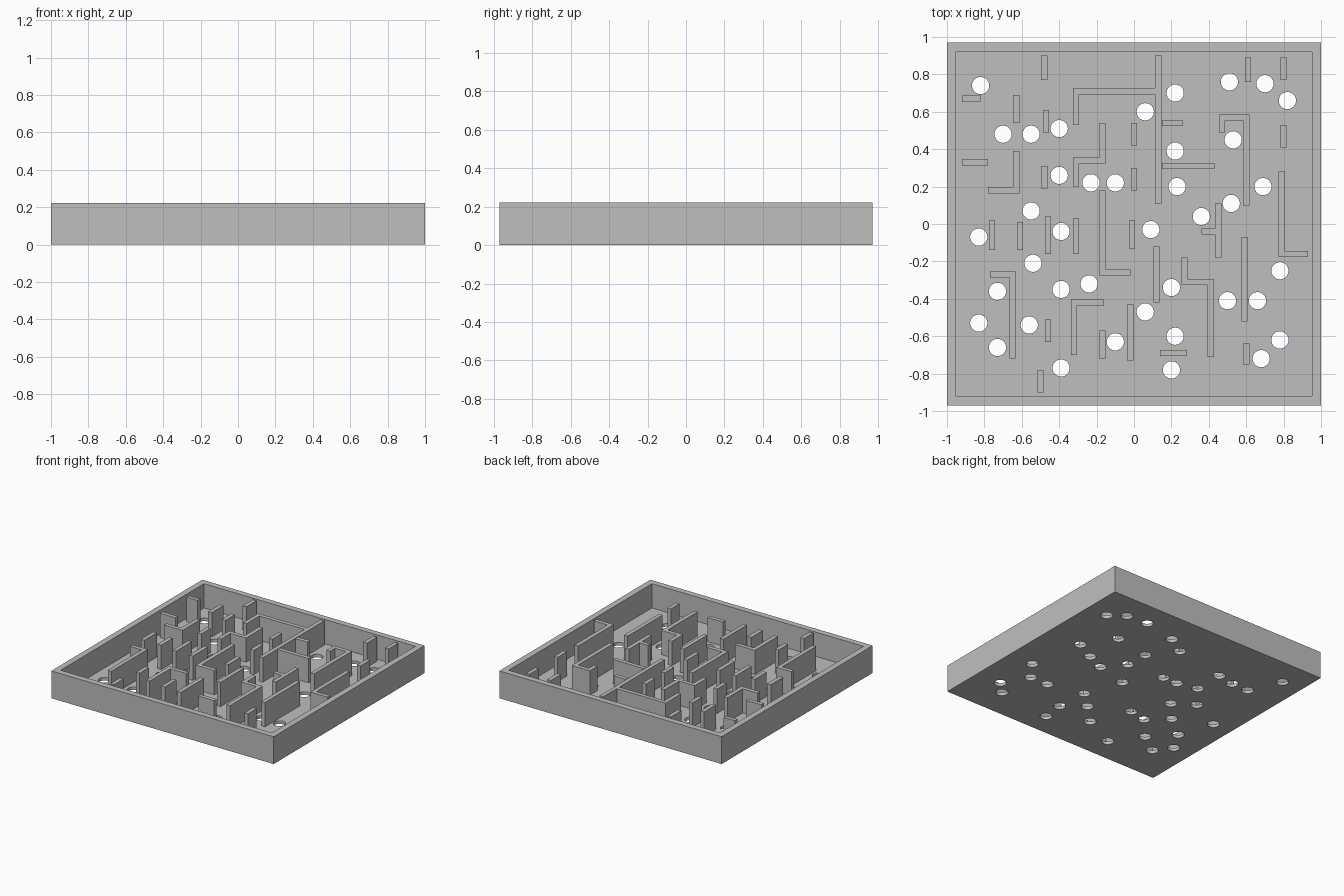
import bpy
import bmesh
from mathutils import Vector, Matrix

default_cube = bpy.data.objects.get("Cube")
if default_cube:
    bpy.data.objects.remove(default_cube, do_unlink=True)

# Main dimensions
HALF_X, HALF_Y = 1.0, .97
RIM = .07
HEIGHT = .222
FLOOR = .025
WALL = .033
HOLE_RADIUS = .046

# One plain colour
GREY = (.52, .52, .52, 1)
grey = bpy.data.materials.new("light grey")
grey.use_nodes = True
grey.diffuse_color = GREY
grey.node_tree.nodes["Principled BSDF"].inputs["Base Color"].default_value = GREY


def make_object(name, bm):
    """Turn a bmesh into a linked, coloured object."""
    bmesh.ops.recalc_face_normals(bm, faces=bm.faces)
    mesh = bpy.data.meshes.new(name)
    bm.to_mesh(mesh)
    bm.free()
    mesh.materials.append(grey)
    obj = bpy.data.objects.new(name, mesh)
    bpy.context.collection.objects.link(obj)
    return obj


def select_only(obj):
    bpy.ops.object.select_all(action="DESELECT")
    obj.select_set(True)
    bpy.context.view_layer.objects.active = obj


def make_wall(name, *path):
    """Upright wall of even thickness along a square-cornered path."""
    points = [Vector(p) for p in path]
    normals = []
    for start, end in zip(points, points[1:]):
        along = (end - start).normalized()
        normals.append(Vector((-along.y, along.x)) * WALL / 2)
    # Adding the normals of both neighbours gives the mitred corner
    offsets = [normals[0]]
    offsets += [a + b for a, b in zip(normals, normals[1:])]
    offsets.append(normals[-1])
    outline = [p + o for p, o in zip(points, offsets)]
    outline += [p - o for p, o in reversed(list(zip(points, offsets)))]

    bm = bmesh.new()
    base = bm.faces.new([bm.verts.new((p.x, p.y, FLOOR)) for p in outline])
    raised = bmesh.ops.extrude_face_region(bm, geom=[base], use_keep_orig=True)
    top = [v for v in raised["geom"] if isinstance(v, bmesh.types.BMVert)]
    bmesh.ops.translate(bm, verts=top, vec=(0, 0, HEIGHT - FLOOR))
    return make_object(name, bm)


# Tray: a block with its top inset and sunk to the floor
bm = bmesh.new()
bmesh.ops.create_cube(bm, size=1)
bmesh.ops.scale(bm, verts=bm.verts, vec=(2 * HALF_X, 2 * HALF_Y, HEIGHT))
bmesh.ops.translate(bm, verts=bm.verts, vec=(0, 0, HEIGHT / 2))
top_face = max(bm.faces, key=lambda f: f.calc_center_median().z)
bmesh.ops.inset_region(bm, faces=[top_face], thickness=RIM)
sunk = bmesh.ops.extrude_discrete_faces(bm, faces=[top_face])["faces"][0]
bmesh.ops.translate(bm, verts=sunk.verts, vec=(0, 0, FLOOR - HEIGHT))
tray = make_object("tray", bm)

# Round holes through the floor
left_holes = [
    (.06, .6), (.22, .7), (.22, .39), (.23, .2), (.09, -.03), (.36, .04),
    (.2, -.34), (.06, -.47), (.22, -.6), (.2, -.78), (.51, .76), (.7, .75),
    (.82, .66), (.53, .45), (.69, .2), (.52, .11), (.78, -.25), (.5, -.41),
    (.66, -.41), (.78, -.62), (.68, -.72),
]
right_holes = [
    (-.82, .74), (-.7, .48), (-.55, .48), (-.4, .51), (-.4, .26), (-.23, .22),
    (-.1, .22), (-.55, .07), (-.39, -.04), (-.83, -.07), (-.54, -.21),
    (-.73, -.36), (-.83, -.53), (-.73, -.66), (-.56, -.54), (-.39, -.35),
    (-.24, -.32), (-.39, -.77), (-.1, -.63),
]
bm = bmesh.new()
for x, y in left_holes + right_holes:
    bmesh.ops.create_cone(bm, cap_ends=True, segments=32, radius1=HOLE_RADIUS,
                          radius2=HOLE_RADIUS, depth=.1,
                          matrix=Matrix.Translation((x, y, FLOOR / 2)))
cutter = make_object("hole_cutter", bm)
cutter.hide_render = True
drill = tray.modifiers.new("holes", "BOOLEAN")
drill.operation = "DIFFERENCE"
drill.solver = "EXACT"
drill.object = cutter
select_only(tray)
bpy.ops.object.modifier_apply(modifier=drill.name)
bpy.data.objects.remove(cutter, do_unlink=True)
bpy.ops.object.shade_smooth_by_angle()

# Straight walls running front to back: x, far end, near end
straight_walls = [
    (-.48, .9, .77), (-.63, .69, .54), (-.47, .61, .49), (0, .54, .42),
    (0, .3, .18), (-.48, .31, .19), (.61, .89, .76), (.8, .89, .77),
    (.8, .53, .41), (-.76, .02, -.14), (-.61, .01, -.14), (-.46, .04, -.16),
    (-.31, .03, -.16), (-.01, .02, -.13), (.12, -.12, -.42), (.59, -.07, -.52),
    (.6, -.64, -.75), (-.46, -.51, -.63), (-.17, -.57, -.72),
    (-.02, -.43, -.73), (-.5, -.78, -.9),
]
for x, far, near in straight_walls:
    make_wall("straight_wall", (x, far), (x, near))

# Straight walls running side to side: y, right end, left end
for y, start, end in [(.67, -.92, -.82), (.33, -.92, -.78), (-.69, .14, .28)]:
    make_wall("cross_wall", (start, y), (end, y))

# Long central wall with its branches
make_wall("central_wall", (.13, .9), (.13, .11))
make_wall("central_branch", (.15, .54), (.26, .54))
make_wall("central_branch", (.15, .31), (.43, .31))
make_wall("central_branch", (.12, .71), (-.31, .71), (-.31, .53))

# Short wall with one side branch
make_wall("branched_wall", (.45, .11), (.45, -.18))
make_wall("side_branch", (.36, -.04), (.44, -.04))

# Walls that turn corners
bent_walls = [
    [(-.17, .54), (-.17, .34), (-.31, .34), (-.31, .2)],
    [(-.63, .39), (-.63, .18), (-.78, .18)],
    [(.47, .49), (.47, .57), (.6, .57), (.6, .1)],
    [(.79, .28), (.79, -.16), (.93, -.16)],
    [(-.17, .18), (-.17, -.26), (-.02, -.26)],
    [(.27, -.18), (.27, -.31), (.41, -.31), (.41, -.71)],
    [(-.77, -.27), (-.65, -.27), (-.65, -.72)],
    [(-.16, -.42), (-.32, -.42), (-.32, -.7)],
]
for path in bent_walls:
    make_wall("bent_wall", *path)
